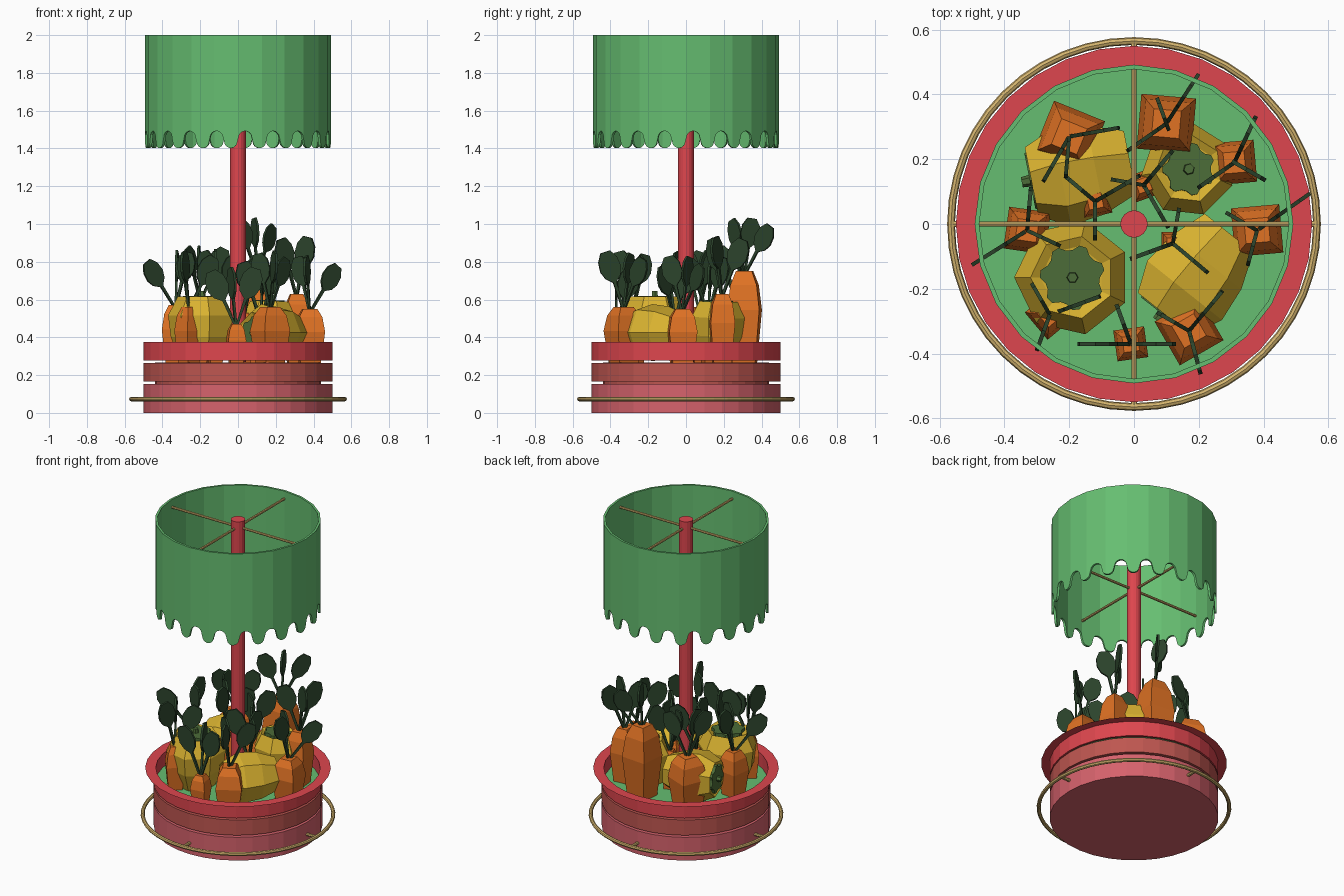
import bpy, bmesh, math, random
from mathutils import Matrix, Vector

if "Cube" in bpy.data.objects:
    bpy.data.objects.remove(bpy.data.objects["Cube"])

random.seed(4)
TAU = 2 * math.pi


def mat(name, r, g, b):
    lin = [((c / 255 + 0.055) / 1.055) ** 2.4 for c in (r, g, b)]
    m = bpy.data.materials.new(name)
    m.diffuse_color = (*lin, 1)
    m.use_nodes = True
    m.node_tree.nodes["Principled BSDF"].inputs["Base Color"].default_value = m.diffuse_color
    return m


GREEN = mat("lamp green", 102, 190, 113)
RED = mat("bright red", 222, 70, 78)
BRICK = mat("brick red", 190, 86, 80)
PINK = mat("dusty pink", 214, 98, 108)
BRASS = mat("brass", 212, 180, 110)
ORANGE = mat("carrot orange", 224, 114, 36)
YELLOW = mat("pumpkin yellow", 217, 178, 48)
LEAF = mat("leaf green", 44, 68, 44)
STEM = mat("stem green", 76, 108, 56)


def finish(bm, name, material, matrix=None):
    bmesh.ops.remove_doubles(bm, verts=bm.verts, dist=1e-5)
    bmesh.ops.recalc_face_normals(bm, faces=bm.faces)
    me = bpy.data.meshes.new(name)
    bm.to_mesh(me)
    bm.free()
    me.materials.append(material)
    ob = bpy.data.objects.new(name, me)
    if matrix is not None:
        ob.matrix_world = matrix
    bpy.context.collection.objects.link(ob)
    return ob


def lathe(name, profile, n, material, closed=False, matrix=None):
    """Spin (radius, height) points around z in n flat sides."""
    bm = bmesh.new()
    rings = [[bm.verts.new((r * math.cos(TAU * i / n), r * math.sin(TAU * i / n), z))
              for i in range(n)] for r, z in profile]
    pairs = list(zip(rings, rings[1:])) + ([(rings[-1], rings[0])] if closed else [])
    for a, b in pairs:
        for i in range(n):
            j = (i + 1) % n
            bm.faces.new((a[i], a[j], b[j], b[i]))
    bmesh.ops.dissolve_degenerate(bm, dist=1e-6, edges=bm.edges)
    return finish(bm, name, material, matrix)


def plate(bm, pts, t, matrix):
    """Extruded outline in local xz, thickness t along local y."""
    a = [bm.verts.new(matrix @ Vector((x, -t / 2, z))) for x, z in pts]
    b = [bm.verts.new(matrix @ Vector((x, t / 2, z))) for x, z in pts]
    bm.faces.new(a)
    bm.faces.new(b[::-1])
    for i in range(len(pts)):
        j = (i + 1) % len(pts)
        bm.faces.new((a[i], b[i], b[j], a[j]))


def rod(name, p, q, r, material):
    p, q = Vector(p), Vector(q)
    d = q - p
    m = Matrix.Translation(p) @ d.to_track_quat('Z', 'Y').to_matrix().to_4x4()
    return lathe(name, [(0, 0), (r, 0), (r, d.length), (0, d.length)], 8, material, matrix=m)


# Tub: three stacked bands with narrow grooves, core, soil disc and flat rim
lathe("lower_band", [(0, 0), (0.5, 0), (0.5, 0.152), (0.44, 0.152)], 32, PINK)
lathe("middle_band", [(0.5, 0.165), (0.5, 0.265), (0.46, 0.265), (0.46, 0.165)], 32, BRICK, True)
lathe("upper_band", [(0.5, 0.277), (0.5, 0.374), (0.487, 0.374), (0.487, 0.277)], 32, RED, True)
lathe("tub_core", [(0.44, 0.1), (0.44, 0.266), (0, 0.266)], 32, BRICK)
lathe("tub_floor", [(0, 0.285), (0.49, 0.285)], 32, GREEN)
lathe("flat_rim", [(0.487, 0.375), (0.55, 0.375)], 32, RED)

# Brass hoop with four pegs
hoop = [(0.565 + 0.012 * math.cos(TAU * k / 8), 0.073 + 0.012 * math.sin(TAU * k / 8)) for k in range(8)]
lathe("brass_hoop", hoop, 48, BRASS, True)
for k in range(4):
    c, s = math.cos(k * TAU / 4), math.sin(k * TAU / 4)
    rod("hoop_peg", (0.48 * c, 0.48 * s, 0.073), (0.565 * c, 0.565 * s, 0.073), 0.01, BRASS)

# Pole and two sets of crossed shade spokes
lathe("pole", [(0, 0.27), (0.042, 0.27), (0.042, 2.0), (0, 2.0)], 16, RED)
for z in (1.95, 1.56):
    rod("spoke_x", (-0.477, 0, z), (0.477, 0, z), 0.008, BRASS)
    rod("spoke_y", (0, -0.477, z), (0, 0.477, z), 0.008, BRASS)


# Lamp shade: 24-sided tube whose lower edge is a row of 20 semicircular tabs
def scallop(a):
    half = 0.5 * TAU / 20
    u = ((a - math.radians(4.5)) / half + 0.5) % 2      # 0-1 notch, 1-2 tab
    d = 2 * (u % 1) - 1
    h = 0.045 * math.sqrt(max(0, 1 - d * d))
    return 1.447 + (h if u < 1 else -h)


bm = bmesh.new()
N, SIDE = 480, TAU / 24
cols = []
for i in range(N):
    a = TAU * i / N
    k = math.cos(SIDE / 2) / math.cos(a % SIDE - SIDE / 2)
    zb = scallop(a)
    cols.append([bm.verts.new((r * k * math.cos(a), r * k * math.sin(a), z))
                 for r, z in ((0.492, zb), (0.492, 2), (0.478, 2), (0.478, zb))])
for i in range(N):
    p, q = cols[i], cols[(i + 1) % N]
    for j in range(4):
        bm.faces.new((p[j], q[j], q[(j + 1) % 4], p[(j + 1) % 4]))
finish(bm, "lamp_shade", GREEN)

# Carrots: x, y, half width, top height, turn, then leaf (azimuth, tilt) pairs
LEAF_SHAPE = [(-0.006, 0), (0.006, 0), (0.008, 0.15), (0.04, 0.18), (0.055, 0.22), (0.05, 0.27),
              (0.025, 0.31), (-0.025, 0.31), (-0.05, 0.27), (-0.055, 0.22), (-0.04, 0.18), (-0.008, 0.15)]
carrots = [
    (-0.20, 0.27, 0.085, 0.61, -22, [(10, 25), (265, 18), (240, 25)]),
    (0.10, 0.31, 0.085, 0.75, -5, [(57, 32), (110, 8), (215, 22)]),
    (0.31, 0.19, 0.065, 0.63, 5, [(65, 22), (330, 12), (215, 18)]),
    (-0.33, -0.02, 0.065, 0.57, -8, [(212, 36), (85, 18), (335, 14)]),
    (0.38, -0.02, 0.075, 0.55, 5, [(35, 36), (150, 14), (255, 14)]),
    (-0.01, -0.37, 0.048, 0.47, 8, [(0, 18), (110, 16), (180, 24)]),
    (0.17, -0.33, 0.078, 0.56, 30, [(285, 18), (50, 26), (150, 14)]),
    (-0.12, 0.07, 0.045, 0.56, 12, [(30, 24), (140, 14), (270, 14)]),
    (0.03, 0.12, 0.042, 0.53, 20, [(50, 18), (170, 12), (300, 22)]),
    (-0.26, -0.28, 0.055, 0.56, 40, [(250, 14), (20, 26), (120, 14)]),
    (0.12, -0.06, 0.035, 0.50, 0, [(320, 20), (80, 14), (200, 18)]),
]
for x, y, w, top, turn, leaves in carrots:
    h, r = top - 0.262, w * math.sqrt(2)
    m = Matrix.Translation((x, y, 0.262)) @ Matrix.Rotation(math.radians(turn + 45), 4, 'Z')
    lathe("carrot", [(0, 0), (r * 0.72, 0), (r, h * 0.58), (r * 0.82, h * 0.85),
                     (r * 0.5, h), (0, h)], 4, ORANGE, matrix=m)
    bm = bmesh.new()
    for az, tilt in leaves:
        lm = (Matrix.Translation((x, y, top - 0.02)) @ Matrix.Rotation(math.radians(az), 4, 'Z')
              @ Matrix.Rotation(math.radians(tilt), 4, 'Y') @ Matrix.Scale(random.uniform(0.97, 1.08), 4))
        plate(bm, LEAF_SHAPE, 0.012, lm)
    finish(bm, "carrot_leaves", LEAF)

# Pumpkins: centre, radius, half height, direction the stem points
pumpkins = [
    ((0.165, 0.165, 0.45), 0.145, 0.14, (0.03, 0.03, 1)),
    ((-0.19, -0.165, 0.45), 0.18, 0.165, (0, 0, 1)),
    ((-0.165, 0.165, 0.44), 0.16, 0.155, (-1, -0.2, 0.0)),
    ((0.19, -0.15, 0.425), 0.155, 0.16, (-0.62, -0.78, 0.0)),
]
for c, r, h, axis in pumpkins:
    m = Matrix.Translation(c) @ Vector(axis).to_track_quat('Z', 'Y').to_matrix().to_4x4()
    lathe("pumpkin", [(0, -h), (r * 0.65, -h), (r * 0.92, -h * 0.3), (r, h * 0.4), (r * 0.72, h),
                      (r * 0.55, h * 0.9), (0, h * 0.85)], 7, YELLOW, matrix=m)
    # Jagged collar and short stem
    bm = bmesh.new()
    star = [(r * (0.56 if k % 4 < 2 else 0.47) * math.cos(TAU * k / 28),
             r * (0.56 if k % 4 < 2 else 0.47) * math.sin(TAU * k / 28)) for k in range(28)]
    plate(bm, star, 0.025, Matrix.Translation((0, 0, h * 0.95)) @ Matrix.Rotation(math.pi / 2, 4, 'X'))
    finish(bm, "pumpkin_collar", STEM, m)
    lathe("pumpkin_stem", [(0.02, h * 0.9), (0.016, h + 0.03), (0, h + 0.03)], 6, STEM, matrix=m)
